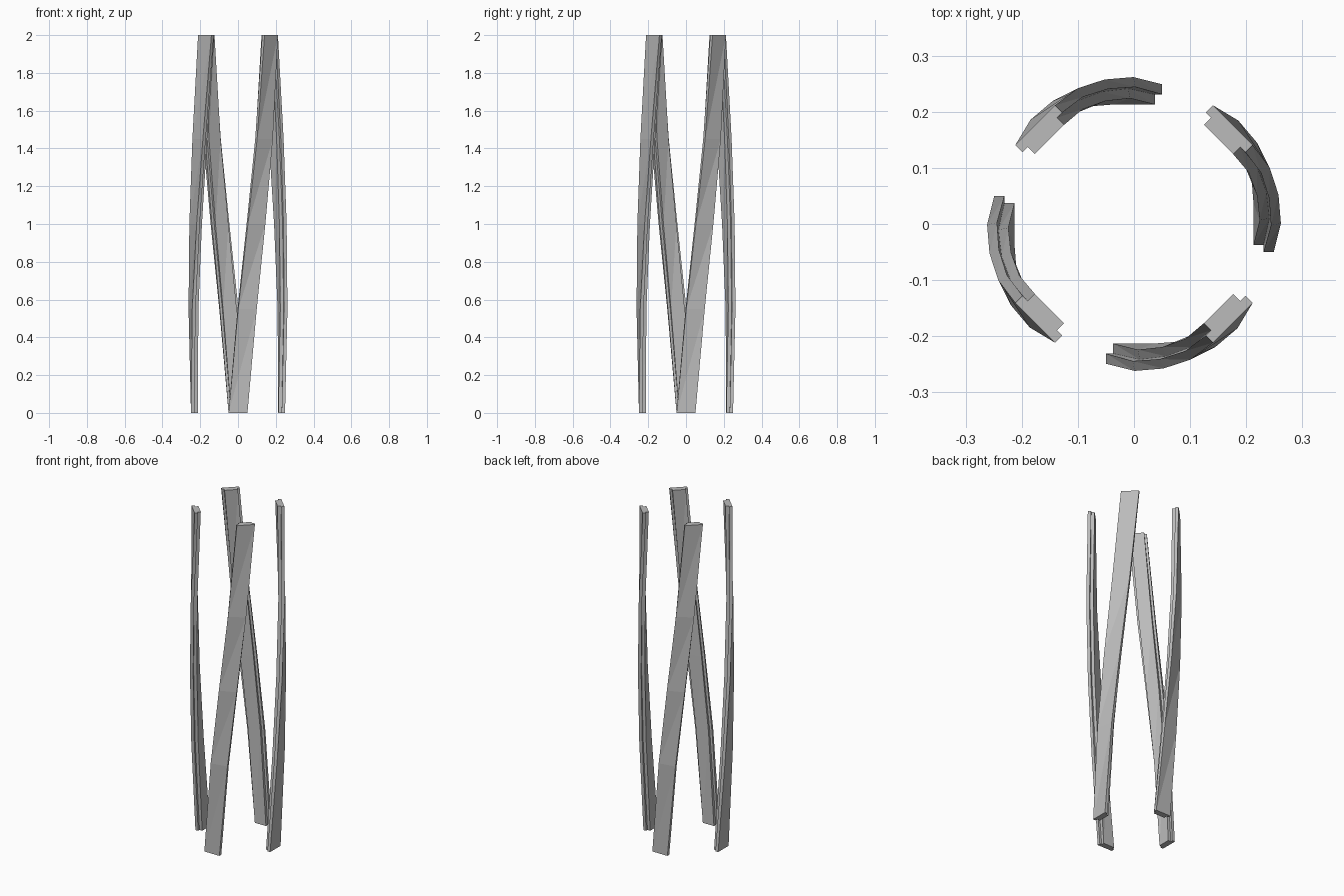
import bpy
import bmesh
from math import radians
from mathutils import Matrix, Vector

cube = bpy.data.objects.get("Cube")
if cube:
    bpy.data.objects.remove(cube, do_unlink=True)

grey = bpy.data.materials.new("plain_grey")
grey.use_nodes = True
GREY = (0.5, 0.5, 0.5, 1)
grey.diffuse_color = GREY
grey.node_tree.nodes["Principled BSDF"].inputs["Base Color"].default_value = GREY

# Stepped cross-section: wide outer plate with a narrower inner rib (across, outward)
half = [(0.05, 0.0), (0.05, -0.018), (0.037, -0.018), (0.037, -0.036)]
profile = half + [(-x, d) for x, d in reversed(half)]

# Stations up the strut: height, turn in degrees, radius of the outer face
stations = [(0, 0, 0.249), (0.55, 11.25, 0.257), (1, 22.5, 0.258),
            (1.45, 33.75, 0.257), (2, 45, 0.249)]


def make_strut(name, start):
    """Sweep the section up the height while it turns about the centre."""
    bm = bmesh.new()
    rings = []
    for z, turn, radius in stations:
        spin = Matrix.Rotation(radians(start + turn), 3, 'Z')
        rings.append([bm.verts.new(spin @ Vector((x, -(radius + d), z)))
                      for x, d in profile])
    n = len(profile)
    for low, high in zip(rings, rings[1:]):
        for i in range(n):
            j = (i + 1) % n
            # Split each panel along its upright diagonal
            bm.faces.new((low[i], low[j], high[j]))
            bm.faces.new((low[i], high[j], high[i]))
    bm.faces.new(rings[0])
    bm.faces.new(rings[-1])
    bmesh.ops.recalc_face_normals(bm, faces=bm.faces)
    mesh = bpy.data.meshes.new(name)
    bm.to_mesh(mesh)
    bm.free()
    mesh.materials.append(grey)
    obj = bpy.data.objects.new(name, mesh)
    bpy.context.collection.objects.link(obj)


# Four leaning struts around the centre
for k, side in enumerate(("front", "left", "back", "right")):
    make_strut(side + "_strut", 90 * k)
